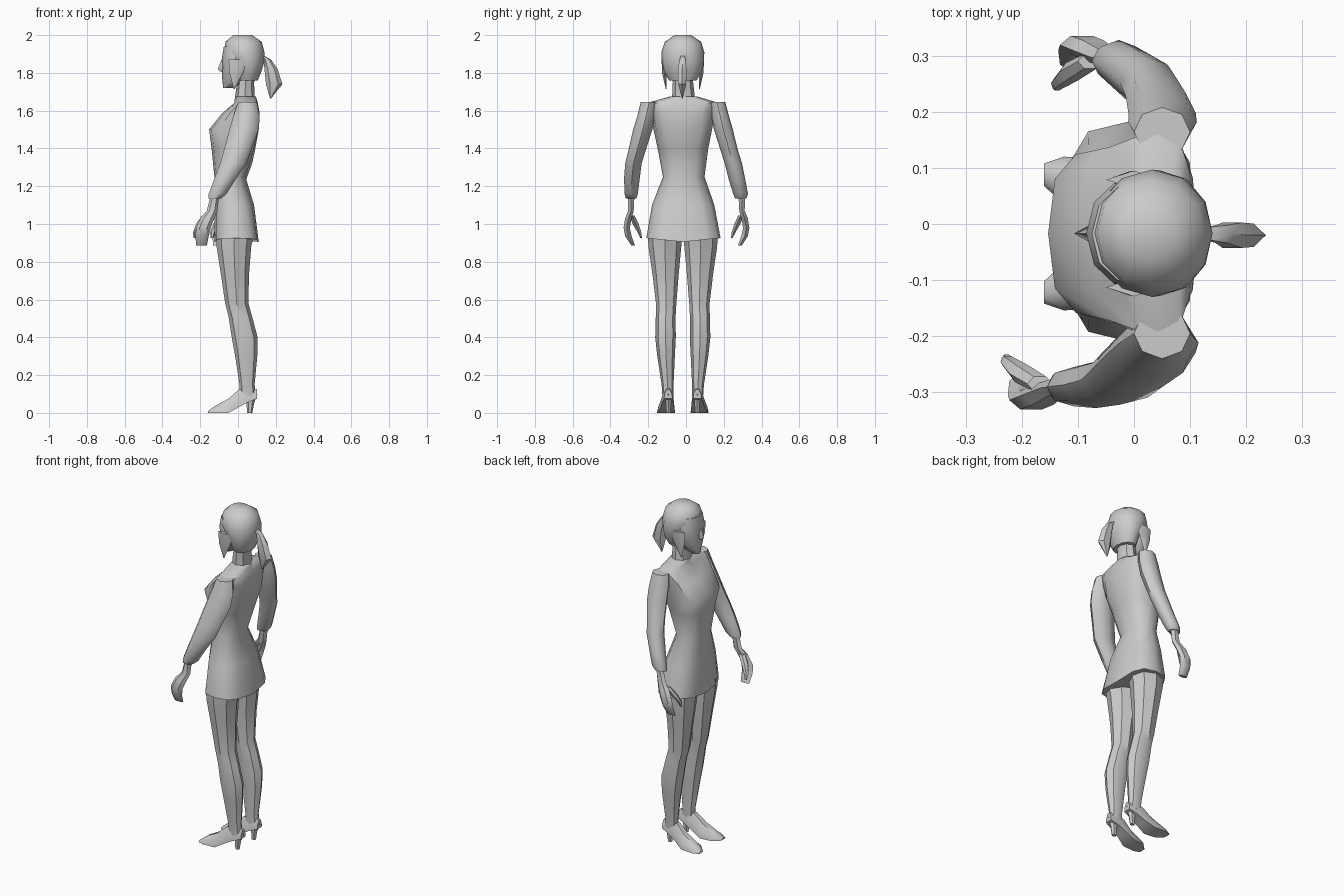
import bpy, bmesh, math

MID = -0.017  # y of the body's symmetry plane


def ring(x0, x1, y0, y1, z, p=2.0, n=12):
    """Horizontal superellipse ring from its bounds."""
    pts = []
    for i in range(n):
        a = 2 * math.pi * i / n
        c, s = math.cos(a), math.sin(a)
        u = math.copysign(abs(c) ** (2 / p), c) if abs(c) > 1e-6 else 0
        v = math.copysign(abs(s) ** (2 / p), s) if abs(s) > 1e-6 else 0
        pts.append(((x0 + x1) / 2 + (x1 - x0) / 2 * u,
                    (y0 + y1) / 2 + (y1 - y0) / 2 * v, z))
    return pts


def loft(name, rings, angle=40):
    """Skin a list of equal-length point rings and cap both ends."""
    bm = bmesh.new()
    loops = [[bm.verts.new(p) for p in r] for r in rings]
    n = len(loops[0])
    for a, b in zip(loops, loops[1:]):
        for i in range(n):
            j = (i + 1) % n
            bm.faces.new((a[i], a[j], b[j], b[i]))
    bm.faces.new(loops[0][::-1])
    bm.faces.new(loops[-1])
    bmesh.ops.recalc_face_normals(bm, faces=bm.faces)
    me = bpy.data.meshes.new(name)
    bm.to_mesh(me)
    bm.free()
    ob = bpy.data.objects.new(name, me)
    bpy.context.collection.objects.link(ob)
    bpy.ops.object.select_all(action='DESELECT')
    ob.select_set(True)
    bpy.context.view_layer.objects.active = ob
    bpy.ops.object.shade_smooth_by_angle(angle=math.radians(angle))
    return ob


def tube(name, rows, n=8, angle=40):
    return loft(name, [ring(*r, n=n) for r in rows], angle)


def side_tube(name, s, rows, n=8):
    """Rows give y as distance from the symmetry plane; s picks the side."""
    return tube(name, [(x0, x1, *sorted((MID + s * a, MID + s * b)), z)
                       for x0, x1, a, b, z in rows], n)


# Tunic: flared hem, waist, bust and shoulders
hem = [(x, y, z - 0.02 * (1 - min(1, abs(y - MID) / 0.19)))
       for x, y, z in ring(-0.125, 0.11, -0.21, 0.183, 0.925, 3)]
tube_rows = [
    (-0.125, 0.085, -0.18, 0.15, 1.10, 2.5),
    (-0.125, 0.04, -0.122, 0.098, 1.25, 2.2),
    (-0.14, 0.085, -0.15, 0.118, 1.40, 2.5),
    (-0.153, 0.11, -0.172, 0.138, 1.50, 3),
    (-0.085, 0.115, -0.19, 0.155, 1.585, 2.6),
    (-0.02, 0.105, -0.21, 0.176, 1.64, 2.6),
    (-0.015, 0.095, -0.085, 0.06, 1.675, 2)]
loft("tunic", [hem] + [ring(*r) for r in tube_rows], 50)

# Neck
tube("neck", [(-0.02, 0.09, -0.075, 0.05, 1.64), (-0.005, 0.085, -0.07, 0.038, 1.75),
              (-0.01, 0.12, -0.075, 0.04, 1.84)])

# Hair cap
tube("hair", [(0.0, 0.105, -0.09, 0.056, 1.76), (-0.01, 0.125, -0.118, 0.085, 1.81),
              (-0.045, 0.14, -0.128, 0.095, 1.86), (-0.075, 0.14, -0.13, 0.097, 1.91),
              (-0.066, 0.125, -0.112, 0.08, 1.965), (-0.025, 0.075, -0.06, 0.028, 2.0)],
     n=12, angle=50)

# Face
tube("face", [(-0.078, -0.03, -0.04, 0.006, 1.72), (-0.082, 0.03, -0.065, 0.03, 1.75),
              (-0.086, 0.06, -0.09, 0.056, 1.79), (-0.083, 0.06, -0.105, 0.07, 1.83),
              (-0.085, 0.06, -0.112, 0.078, 1.88), (-0.075, 0.06, -0.105, 0.07, 1.94)],
     n=10, angle=60)

# Nose
tube("nose", [(-0.09, -0.06, -0.026, -0.008, 1.805), (-0.107, -0.06, -0.03, -0.004, 1.82),
              (-0.088, -0.06, -0.022, -0.012, 1.87)], n=4)

# Ponytail
tube("ponytail", [(0.12, 0.14, -0.03, -0.004, 1.89), (0.135, 0.175, -0.036, 0.0, 1.87),
                  (0.14, 0.21, -0.046, 0.006, 1.82), (0.148, 0.235, -0.044, 0.004, 1.74),
                  (0.162, 0.195, -0.03, -0.01, 1.69), (0.17, 0.176, -0.022, -0.016, 1.665)], n=6)

for s, side in ((-1, "near"), (1, "far")):
    # Side locks
    side_tube(f"{side}_hair_lock", s, [
        (-0.05, 0.05, 0.08, 0.112, 1.87), (-0.045, 0.025, 0.085, 0.11, 1.80),
        (-0.023, -0.017, 0.086, 0.09, 1.715)], n=4)

    # Legs
    side_tube(f"{side}_leg", s, [
        (-0.12, 0.085, 0.003, 0.185, 0.95), (-0.113, 0.07, 0.008, 0.182, 0.88),
        (-0.09, 0.058, 0.022, 0.16, 0.73), (-0.068, 0.055, 0.034, 0.142, 0.58),
        (-0.05, 0.075, 0.038, 0.143, 0.51), (-0.033, 0.104, 0.037, 0.146, 0.40),
        (-0.015, 0.102, 0.042, 0.135, 0.30), (0.008, 0.088, 0.049, 0.112, 0.15),
        (0.01, 0.095, 0.05, 0.108, 0.09)])

    # Shoes: sections along the foot (x, centre, half width, bottom, top)
    sections = []
    for x, c, w, b, t in ((-0.16, 0.105, 0.02, 0.0, 0.008), (-0.125, 0.094, 0.043, 0.0, 0.035),
                          (-0.05, 0.087, 0.046, 0.0, 0.075), (0.0, 0.081, 0.036, 0.028, 0.12),
                          (0.05, 0.078, 0.031, 0.055, 0.14), (0.1, 0.077, 0.022, 0.075, 0.125)):
        y = MID + s * c
        m = b + (t - b) * 0.5
        sections.append([(x, y - w, b), (x, y + w, b), (x, y + w * 0.9, m),
                         (x, y + w * 0.35, t), (x, y - w * 0.35, t), (x, y - w * 0.9, m)])
    loft(f"{side}_shoe", sections)
    side_tube(f"{side}_heel", s, [(0.048, 0.076, 0.065, 0.088, 0.0),
                                  (0.045, 0.085, 0.06, 0.092, 0.05),
                                  (0.03, 0.103, 0.053, 0.101, 0.1)], n=6)

# Sleeves and hands: near arm swings further forward than far arm
sleeves = {
    "near": [(0.0, 0.10, -0.24, -0.15, 1.645), (-0.025, 0.115, -0.258, -0.165, 1.57),
             (-0.045, 0.11, -0.28, -0.178, 1.50), (-0.075, 0.07, -0.305, -0.213, 1.39),
             (-0.095, 0.045, -0.322, -0.235, 1.32), (-0.125, -0.01, -0.328, -0.245, 1.24),
             (-0.155, -0.06, -0.325, -0.255, 1.16), (-0.155, -0.09, -0.318, -0.262, 1.135)],
    "far": [(0.0, 0.10, 0.12, 0.208, 1.645), (-0.01, 0.112, 0.135, 0.228, 1.57),
            (-0.01, 0.11, 0.148, 0.248, 1.50), (-0.015, 0.09, 0.183, 0.275, 1.39),
            (-0.025, 0.075, 0.205, 0.297, 1.32), (-0.045, 0.045, 0.225, 0.313, 1.24),
            (-0.07, 0.015, 0.25, 0.328, 1.16), (-0.075, -0.005, 0.26, 0.32, 1.135)]}
for side, rows in sleeves.items():
    tube(f"{side}_sleeve", rows, angle=50)

for side, s, dx, dy in (("near", -1, 0.0, 0.0), ("far", 1, 0.09, 0.005)):
    def part(name, rows):
        tube(f"{side}_{name}", [(x0 + dx, x1 + dx, *sorted((s * a + dy, s * b + dy)), z)
                                for x0, x1, a, b, z in rows], 6)
    # Wrist, palm and curled fingers
    part("hand", [(-0.145, -0.10, 0.27, 0.31, 1.15), (-0.165, -0.11, 0.275, 0.308, 1.07),
                  (-0.2, -0.125, 0.285, 0.325, 1.03), (-0.222, -0.145, 0.295, 0.333, 0.98),
                  (-0.225, -0.155, 0.285, 0.325, 0.935), (-0.222, -0.165, 0.268, 0.29, 0.885)])
    # Thumb
    part("thumb", [(-0.19, -0.145, 0.27, 0.3, 1.045), (-0.222, -0.18, 0.248, 0.285, 1.0),
                   (-0.238, -0.21, 0.235, 0.258, 0.955), (-0.235, -0.22, 0.232, 0.242, 0.925)])
